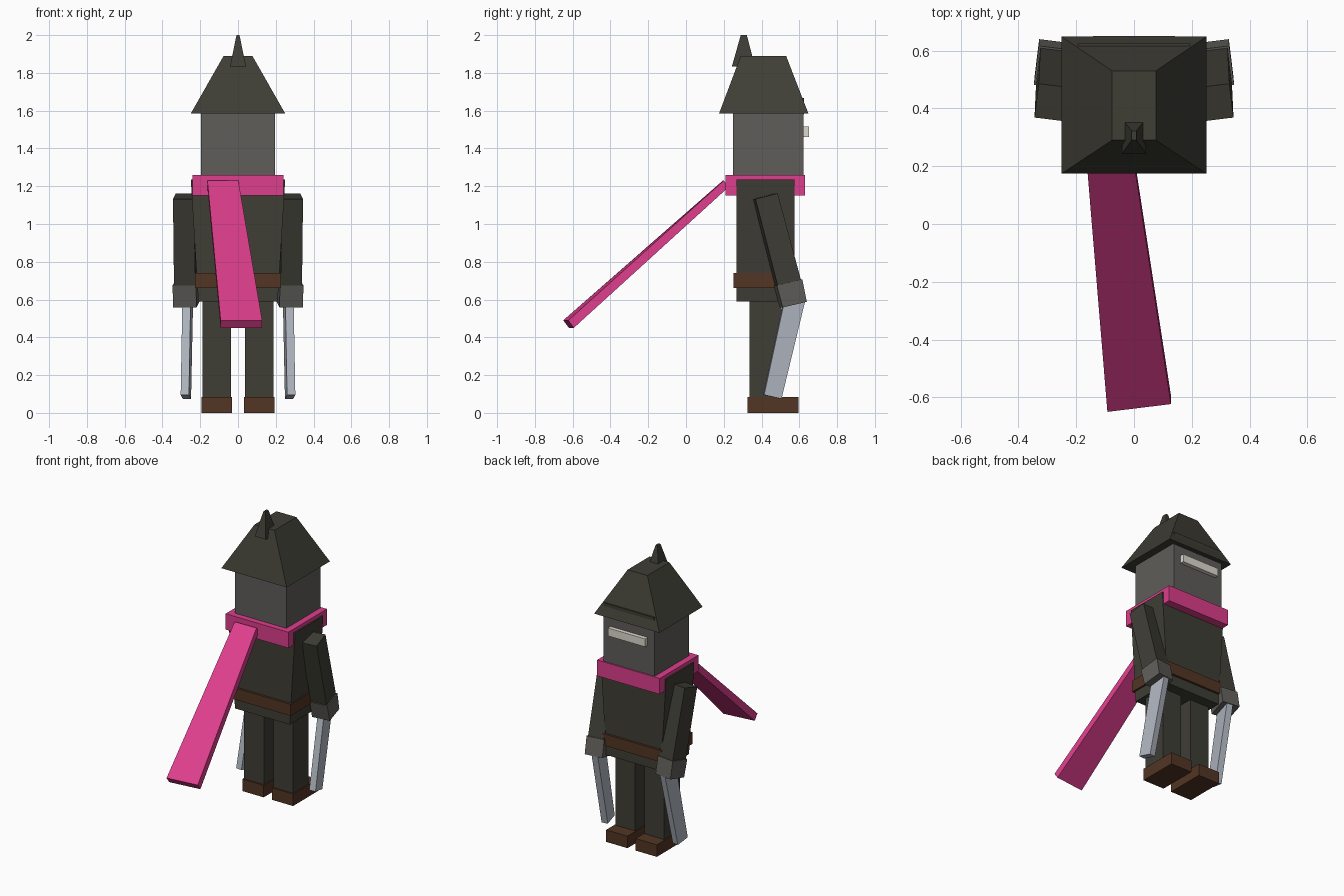
import bpy, bmesh, math
from mathutils import Vector, Matrix

if "Cube" in bpy.data.objects:
    bpy.data.objects.remove(bpy.data.objects["Cube"])


def material(name, rgb):
    m = bpy.data.materials.new(name)
    lin = [((c / 255 + 0.055) / 1.055) ** 2.4 for c in rgb]
    m.diffuse_color = (*lin, 1)
    m.use_nodes = True
    m.node_tree.nodes["Principled BSDF"].inputs["Base Color"].default_value = m.diffuse_color
    return m


CLOTH = material("dark cloth", (62, 61, 53))
STEEL = material("grey metal", (94, 93, 89))
PINK = material("pink fabric", (221, 62, 140))
BROWN = material("brown leather", (82, 53, 35))
BLADE = material("pale steel", (176, 182, 192))
EYES = material("pale eyes", (222, 218, 208))


def loft(name, mat, low, high, mirror=False):
    """Join two four-cornered ends (same winding) into a closed block."""
    bm = bmesh.new()
    a = [bm.verts.new(p) for p in low]
    b = [bm.verts.new(p) for p in high]
    bm.faces.new(a)
    bm.faces.new(b)
    for i in range(4):
        j = (i + 1) % 4
        bm.faces.new((a[i], a[j], b[j], b[i]))
    bmesh.ops.recalc_face_normals(bm, faces=bm.faces[:])
    me = bpy.data.meshes.new(name)
    bm.to_mesh(me)
    bm.free()
    me.materials.append(mat)
    ob = bpy.data.objects.new(name, me)
    bpy.context.collection.objects.link(ob)
    if mirror:
        ob.modifiers.new("other side", 'MIRROR')
    return ob


def rect(x0, x1, y0, y1, z):
    return [(x0, y0, z), (x1, y0, z), (x1, y1, z), (x0, y1, z)]


def box(name, mat, x, y, z, mirror=False):
    return loft(name, mat, rect(*x, *y, z[0]), rect(*x, *y, z[1]), mirror)


def limb(name, mat, top, bottom, top_size, bottom_size, turn=7):
    """Tilted, slightly tapered block between two end centres, mirrored in x."""
    top, bottom = Vector(top), Vector(bottom)
    d = top - bottom
    tilt = math.atan2(-d.y, d.z)
    rot = Matrix.Rotation(math.radians(turn), 3, 'Z') @ Matrix.Rotation(tilt, 3, 'X')

    def end(c, s):
        w, h = s[0] / 2, s[1] / 2
        return [c + rot @ Vector(p) for p in rect(-w, w, -h, h, 0)]
    return loft(name, mat, end(bottom, bottom_size), end(top, top_size), True)


# Hat, its spike and the dark cap that shows through at the back
loft("hat", CLOTH, rect(-.25, .25, .175, .648, 1.585), rect(-.076, .076, .29, .53, 1.89))
loft("hat_spike", CLOTH, rect(-.042, .042, .243, .365, 1.835), rect(-.008, .008, .29, .322, 2.0))
box("head_cap", CLOTH, (-.194, .194), (.25, .625), (1.58, 1.667))

# Head with eye slit plate
box("head", STEEL, (-.196, .196), (.248, .622), (1.2, 1.585))
box("eye_slit", EYES, (-.142, .142), (.6, .65), (1.46, 1.515))

# Scarf collar and trailing end
box("scarf_collar", PINK, (-.24, .24), (.208, .63), (1.15, 1.26))
loft("scarf_tail", PINK,
     [(-.092, -.65, .49), (.128, -.623, .49), (.128, -.594, .45), (-.092, -.62, .45)],
     [(-.162, .195, 1.23), (.002, .2, 1.23), (.002, .225, 1.195), (-.162, .22, 1.195)])

# Torso and belt
loft("torso", CLOTH, rect(-.21, .21, .267, .575, .59), rect(-.25, .25, .267, .575, 1.235))
box("belt", BROWN, (-.227, .227), (.252, .59), (.66, .74))

# Legs and shoes
box("leg", CLOTH, (.037, .187), (.335, .505), (.08, .6), True)
box("shoe", BROWN, (.031, .194), (.325, .596), (0, .083), True)

# Arms, gauntlets and blades
limb("arm", CLOTH, (.281, .42, 1.147), (.275, .545, .67), (.113, .122), (.113, .128))
limb("gauntlet", STEEL, (.276, .541, .69), (.274, .568, .573), (.125, .14), (.125, .132))
limb("blade", BLADE, (.266, .575, .60), (.276, .457, .085), (.044, .108), (.044, .095))
